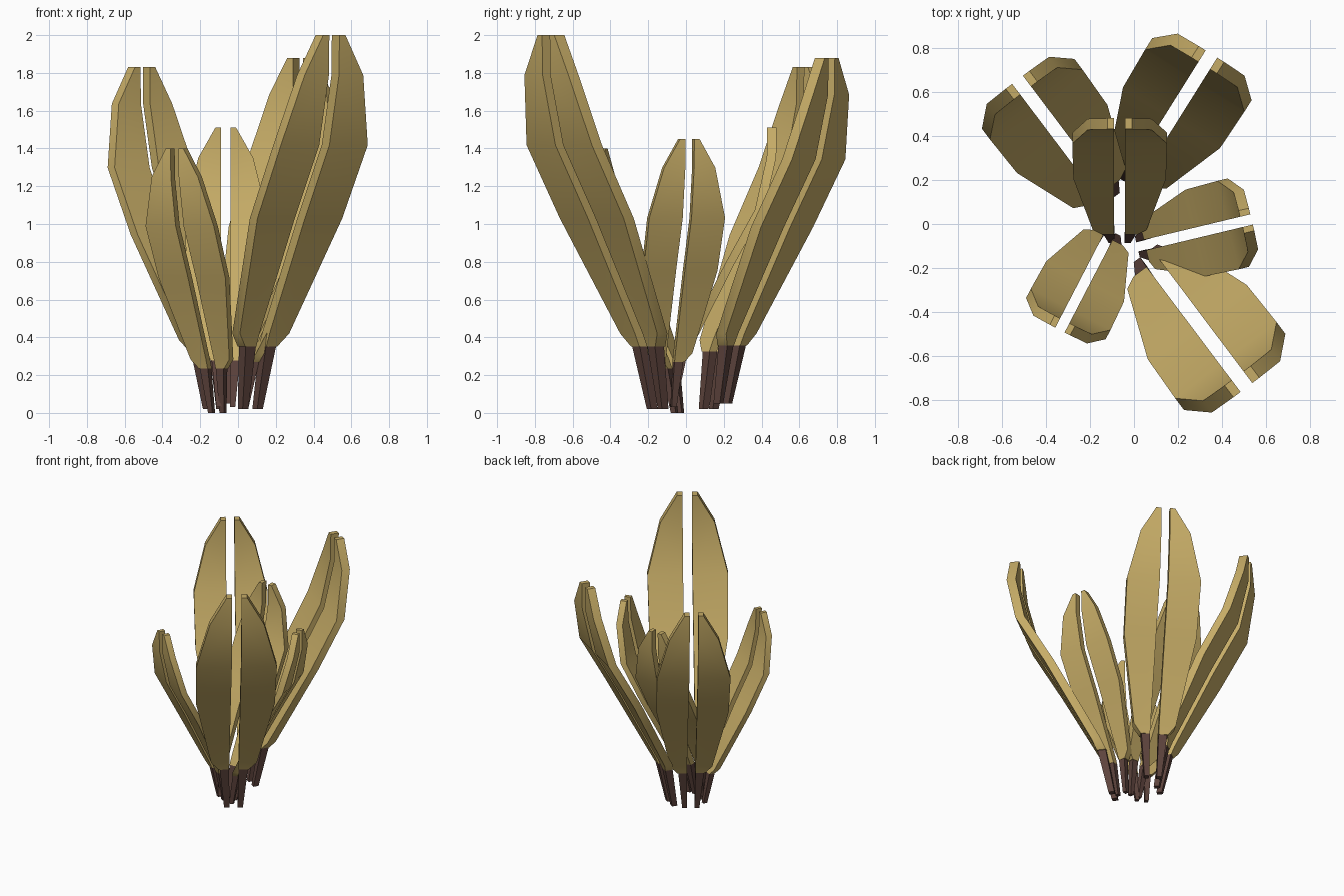
import bpy, bmesh, math

if "Cube" in bpy.data.objects:
    bpy.data.objects.remove(bpy.data.objects["Cube"])


def material(name, rgb):
    m = bpy.data.materials.new(name)
    m.diffuse_color = (*rgb, 1)
    m.use_nodes = True
    m.node_tree.nodes["Principled BSDF"].inputs["Base Color"].default_value = m.diffuse_color
    return m


TAN = material("tan blade", (0.565, 0.413, 0.135))
BROWN = material("brown stem", (0.11, 0.057, 0.046))

# Stations up a leaf: height share, outward share, inner half width, outer half width, thickness
STEM = [(0.0, 0.0, 0.022, 0.050, 0.032),
        (0.168, 0.09, 0.025, 0.075, 0.045)]
BLADE = [(0.168, 0.09, 0.025, 0.080, 0.050),
         (0.202, 0.13, 0.025, 0.122, 0.050),
         (0.510, 0.57, 0.025, 0.210, 0.050),
         (0.706, 0.875, 0.025, 0.215, 0.050),
         (0.893, 0.995, 0.025, 0.145, 0.050),
         (1.0, 1.0, 0.025, 0.055, 0.050)]


def loft(name, stations, side, base, tip, mat):
    """Stack horizontal rectangles along the curved leaf line, for one half of the leaf."""
    dx, dy, height = (t - b for t, b in zip(tip, base))
    run = math.hypot(dx, dy)
    ox, oy = dx / run, dy / run           # outward direction
    s = height / 1.48                     # leaf size
    bm = bmesh.new()
    rings = []
    for h, out, inner, outer, thick in stations:
        ring = []
        for u, t in ((inner, -.5), (outer, -.5), (outer, .5), (inner, .5)):
            r, a = out * run + t * thick * s, side * u * s
            ring.append(bm.verts.new((base[0] + ox * r - oy * a,
                                      base[1] + oy * r + ox * a,
                                      base[2] + h * height)))
        rings.append(ring)
    for lo, hi in zip(rings, rings[1:]):
        for i in range(4):
            j = (i + 1) % 4
            bm.faces.new((lo[i], lo[j], hi[j], hi[i]))
    bm.faces.new(rings[0][::-1])
    bm.faces.new(rings[-1])
    bmesh.ops.recalc_face_normals(bm, faces=bm.faces[:])
    me = bpy.data.meshes.new(name)
    bm.to_mesh(me)
    bm.free()
    me.materials.append(mat)
    ob = bpy.data.objects.new(name, me)
    bpy.context.collection.objects.link(ob)
    bpy.ops.object.select_all(action='DESELECT')
    ob.select_set(True)
    bpy.context.view_layer.objects.active = ob
    bpy.ops.object.shade_smooth_by_angle(angle=math.radians(30))


# Leaf name, foot point, tip point
LEAVES = [("front_right", (0.065, -0.15, 0.02), (0.49, -0.715, 2.0)),
          ("back_right", (-0.01, 0.195, 0.05), (0.335, 0.745, 1.88)),
          ("back_left", (-0.125, 0.12, 0.02), (-0.51, 0.63, 1.83)),
          ("back", (-0.065, -0.07, 0.03), (-0.065, 0.455, 1.51)),
          ("right", (0.03, -0.10, 0.03), (0.51, 0.015, 1.45)),
          ("front_left", (-0.11, -0.045, 0.0), (-0.325, -0.46, 1.4))]

for name, base, tip in LEAVES:
    for side, half in ((1, "a"), (-1, "b")):
        loft(f"{name}_leaf_stem_{half}", STEM, side, base, tip, BROWN)
        loft(f"{name}_leaf_blade_{half}", BLADE, side, base, tip, TAN)
